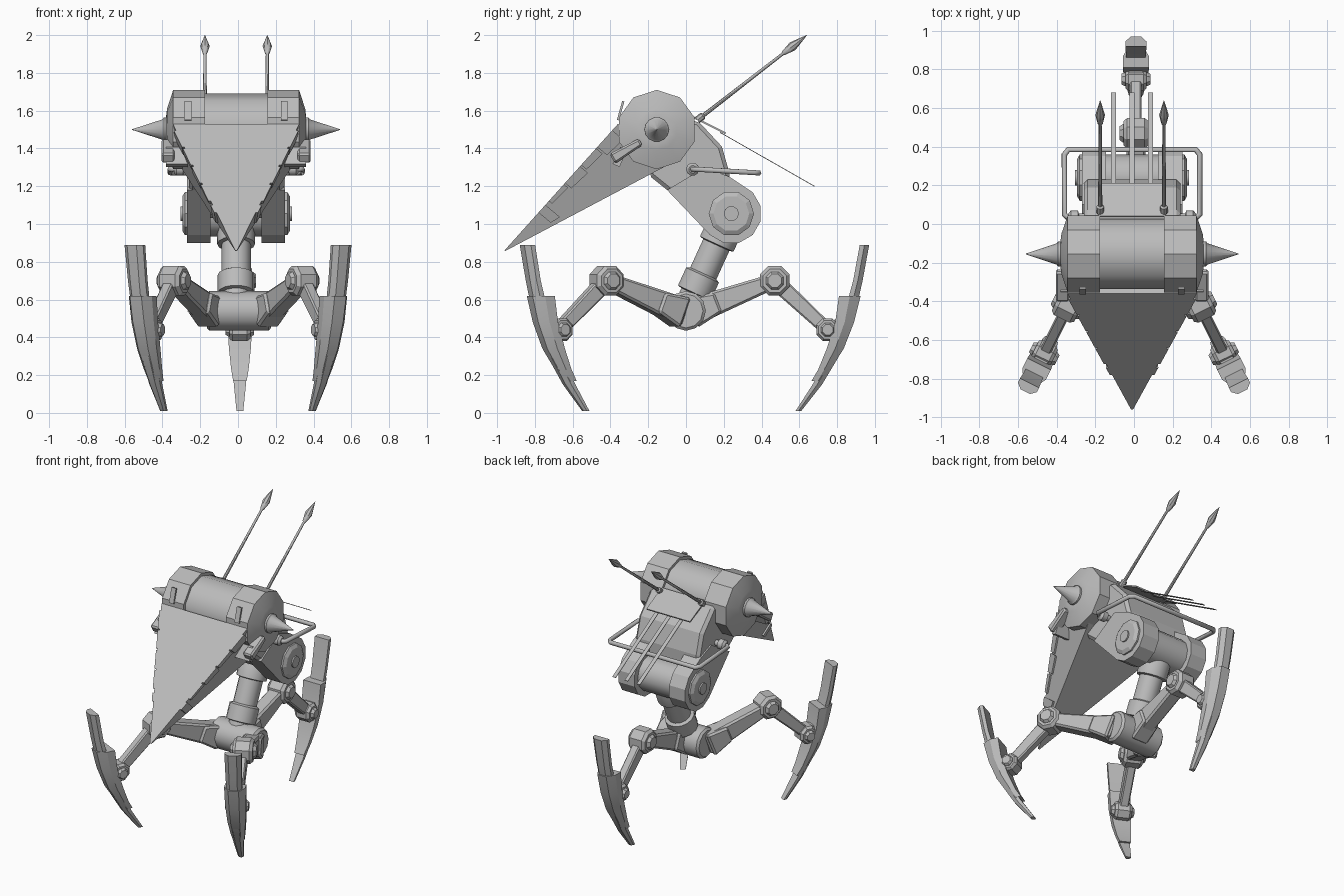
import bpy, bmesh, math
from mathutils import Vector, Matrix

if "Cube" in bpy.data.objects:
    bpy.data.objects.remove(bpy.data.objects["Cube"])

metal = bpy.data.materials.new("grey metal")
metal.use_nodes = True
GREY = (0.5, 0.5, 0.5, 1)
metal.diffuse_color = GREY
metal.node_tree.nodes["Principled BSDF"].inputs["Base Color"].default_value = GREY

BODY = Matrix.Translation((-0.01, 0, 0))


def finish(name, bm, place=BODY, bevel=0, smooth=0):
    bmesh.ops.recalc_face_normals(bm, faces=bm.faces)
    mesh = bpy.data.meshes.new(name)
    bm.to_mesh(mesh)
    bm.free()
    mesh.transform(place)
    mesh.materials.append(metal)
    ob = bpy.data.objects.new(name, mesh)
    bpy.context.collection.objects.link(ob)
    if bevel:
        mod = ob.modifiers.new("bevel", "BEVEL")
        mod.width, mod.segments, mod.limit_method = bevel, 1, "ANGLE"
    if smooth:
        bpy.ops.object.select_all(action="DESELECT")
        ob.select_set(True)
        bpy.context.view_layer.objects.active = ob
        bpy.ops.object.shade_smooth_by_angle(angle=math.radians(smooth))
    return ob


def skin(bm, rings):
    """Join rings of points into one closed solid."""
    rows = [[bm.verts.new(p) for p in ring] for ring in rings]
    n = len(rows[0])
    for a, b in zip(rows, rows[1:]):
        for i in range(n):
            bm.faces.new((a[i], a[(i + 1) % n], b[(i + 1) % n], b[i]))
    bm.faces.new(rows[0])
    bm.faces.new(rows[-1][::-1])


def turned(name, start, end, profile, sides=10, place=BODY, smooth=40, spin=0.0):
    """Solid turned round the line start-end; profile holds (fraction, radius)."""
    start, end = Vector(start), Vector(end)
    rot = (end - start).to_track_quat("Z", "Y")
    bm = bmesh.new()
    angles = [2 * math.pi * (i + spin) / sides for i in range(sides)]
    skin(bm, [[start.lerp(end, t) + rot @ Vector((r * math.cos(a), r * math.sin(a), 0))
               for a in angles] for t, r in profile])
    return finish(name, bm, place, 0, smooth)


def rod(name, start, end, r, sides=10, **kw):
    return turned(name, start, end, [(0, r), (1, r)], sides, **kw)


def prism(name, outline, x0, x1, place=BODY, bevel=0):
    """Side outline of (y, z) points, extruded from x0 to x1."""
    bm = bmesh.new()
    skin(bm, [[(x, y, z) for y, z in outline] for x in (x0, x1)])
    return finish(name, bm, place, bevel)


def bar(name, a, b, depth, width, place=BODY, x=0.0, bevel=0):
    """Straight bar between two (y, z) points; depth is (start, end)."""
    a, b = Vector(a), Vector(b)
    n = (b - a).orthogonal().normalized()
    outline = [a + n * depth[0], b + n * depth[1], b - n * depth[1], a - n * depth[0]]
    return prism(name, outline, x - width / 2, x + width / 2, place, bevel)


def blade(name, path, place):
    """Curved shell: path holds (outer y, inner y, z, half width)."""
    bm = bmesh.new()
    skin(bm, [[(-w, i, z), (-w, (o + i) / 2, z), (-w * .5, o, z),
               (w * .5, o, z), (w, (o + i) / 2, z), (w, i, z)] for o, i, z, w in path])
    return finish(name, bm, place, 0, 25)


def tube(name, points, r):
    curve = bpy.data.curves.new(name, "CURVE")
    curve.dimensions, curve.bevel_depth, curve.bevel_resolution = "3D", r, 1
    curve.use_fill_caps = True
    line = curve.splines.new("POLY")
    line.points.add(len(points) - 1)
    for p, co in zip(line.points, points):
        p.co = (*co, 1)
    curve.materials.append(metal)
    ob = bpy.data.objects.new(name, curve)
    ob.matrix_world = BODY
    bpy.context.collection.objects.link(ob)


# head drum: narrower middle, two capped ends, side spikes
DY, DZ = -0.155, 1.5
rod("drum_middle", (-.2, DY, DZ), (.2, DY, DZ), .19, spin=.5)
for s, side in ((1, "left"), (-1, "right")):
    turned(side + "_drum_end", (.165 * s, DY, DZ), (.37 * s, DY, DZ),
           [(0, .21), (.82, .21), (.98, .11), (1, .075)], spin=.5, smooth=30)
    turned(side + "_spike", (.36 * s, DY, DZ), (.55 * s, DY, DZ),
           [(0, .065), (.12, .065), (.16, .055), (1, .002)], 14)
    bar(side + "_drum_slot", (-.36, 1.55), (-.332, 1.65), (.006, .006), .035, x=.255 * s)
    # side lug
    bar(side + "_lug", (-.39, 1.345), (-.24, 1.435), (.03, .02), .07, x=.36 * s, bevel=.01)
    bar(side + "_lug_base", (-.37, 1.31), (-.33, 1.40), (.02, .02), .14, x=.3 * s)

# pointed face shield
bm = bmesh.new()
tip = Vector((0, -.97, .85))
back = [Vector(p) for p in ((-.335, -.36, 1.53), (.335, -.36, 1.53),
                            (.3, -.1, 1.31), (-.3, -.1, 1.31))]
skin(bm, [[tip.lerp(p, .015) for p in back], back])
finish("face_shield", bm)


def shield_strip(name, f0, f1, low, s):
    """Raised plate on the shield side, from fraction f0 to f1 of its length."""
    top, bottom = Vector((.335 * s, -.36, 1.53)), Vector((.3 * s, -.1, 1.31))
    corners = [tip.lerp(top, f0), tip.lerp(top, f1),
               tip.lerp(top.lerp(bottom, low), f1), tip.lerp(top.lerp(bottom, low), f0)]
    b = bmesh.new()
    skin(b, [[p + Vector((d * s, 0, 0)) for p in corners] for d in (-.01, .012)])
    finish(name, b)


for s, side in ((1, "left"), (-1, "right")):
    for k in range(4):
        shield_strip(f"{side}_edge_plate_{k + 1}", .4 + .14 * k, .53 + .14 * k, .16 + .08 * (k % 2), s)
    shield_strip(side + "_tip_band", .31, .37, .8, s)

# torso and forked lower joint
JY, JZ = .24, 1.055
prism("torso", [(-.2, 1.26), (-.1, 1.52), (.06, 1.55), (.19, 1.41), (.23, 1.27),
                (.23, 1.1), (.1, 1.02)], -.25, .25, bevel=.02)
arc = [(JY + .16 * math.cos(a), JZ + .16 * math.sin(a))
       for a in (math.radians(d) for d in range(-135, 46, 30))]
for s, side in ((1, "left"), (-1, "right")):
    prism(side + "_fork", [(-.1, 1.18)] + arc + [(.23, 1.25), (.1, 1.3)], .135 * s, .26 * s)
    turned(side + "_joint_cap", (.25 * s, JY, JZ), (.285 * s, JY, JZ),
           [(0, .12), (.6, .12), (1, .095)], 10, smooth=0)
    rod(side + "_joint_bolt", (.28 * s, JY, JZ), (.295 * s, JY, JZ), .04)
    turned(side + "_rail_mount", (.24 * s, .035, 1.29), (.33 * s, .035, 1.29),
           [(0, .02), (.4, .02), (.45, .035), (.85, .035), (1, .02)])
rod("joint_axle", (-.14, JY, JZ), (.14, JY, JZ), .12, 12)

# rear guard rail
tube("guard_rail", [(-.3, .035, 1.29), (-.335, .035, 1.29), (-.35, .05, 1.29),
                    (-.35, .36, 1.272), (-.33, .385, 1.27), (.33, .385, 1.27),
                    (.35, .36, 1.272), (.35, .05, 1.29), (.335, .035, 1.29),
                    (.3, .035, 1.29)], .015)

# back panel, fins and antennae
bar("back_panel", (.04, 1.565), (.21, 1.48), (.005, .005), .34)
for k, x in enumerate((-.095, 0, .095)):
    bar(f"back_fin_{k + 1}", (.18, 1.485), (.68, 1.2), (.002, .002), .026, x=x)
for s, side in ((1, "left"), (-1, "right")):
    turned(side + "_antenna", (.165 * s, .06, 1.55), (.165 * s, .64, 2.0),
           [(0, .02), (.05, .02), (.06, .011), (.78, .008), (.79, .013),
            (.87, .025), (1, .001)], 8)

# neck
turned("neck", (0, .01, .56), (0, .225, 1.03),
       [(0, .075), (.15, .075), (.16, .098), (.36, .098), (.38, .078),
        (.7, .078), (.71, .1), (.9, .1), (1, .08)], 14)

# hip hub
turned("hip_hub", (-.165, 0, .54), (.175, 0, .54),
       [(0, .09), (.04, .105), (.96, .105), (1, .09)], 12, Matrix.Identity(4))


def leg(label, x, turn):
    """One leg, modelled pointing to +y, then turned about its hip."""
    m = Matrix.Translation((x, 0, 0)) @ Matrix.Rotation(math.radians(turn), 4, "Z")
    hip, knee, ankle = (.02, .53), (.47, .7), (.75, .44)
    bar(label + "_thigh", hip, knee, (.075, .04), .1, m, bevel=.012)
    bar(label + "_thigh_root", (.03, .53), (.17, .585), (.085, .055), .13, m, bevel=.012)
    bar(label + "_shin", knee, ankle, (.045, .035), .06, m, bevel=.008)
    for part, (y, z), r, w in (("knee", knee, .085, .065), ("ankle", ankle, .065, .055)):
        turned(f"{label}_{part}", (-w, y, z), (w, y, z),
               [(0, r * .8), (.15, r), (.85, r), (1, r * .8)], 8, m, 0, .5)
        turned(f"{label}_{part}_bolt", (-w - .02, y, z), (w + .02, y, z),
               [(0, r * .45), (.1, r * .6), (.9, r * .6), (1, r * .45)], 8, m, 0, .5)
    bar(label + "_foot_bracket", ankle, (.83, .43), (.05, .07), .07, m)
    blade(label + "_foot_blade", [(.97, .92, .89, .055), (.935, .885, .7, .052),
                                  (.89, .83, .5, .048), (.81, .75, .3, .042),
                                  (.72, .67, .15, .032), (.61, .58, .01, .018)], m)
    blade(label + "_foot_armour", [(.925, .81, .62, .068), (.89, .79, .48, .066),
                                   (.835, .745, .34, .058), (.765, .7, .23, .046),
                                   (.73, .665, .17, .036)], m)


leg("rear_leg", 0.01, 0)
leg("left_leg", .13, 206.5)
leg("right_leg", -.13, -206.5)
